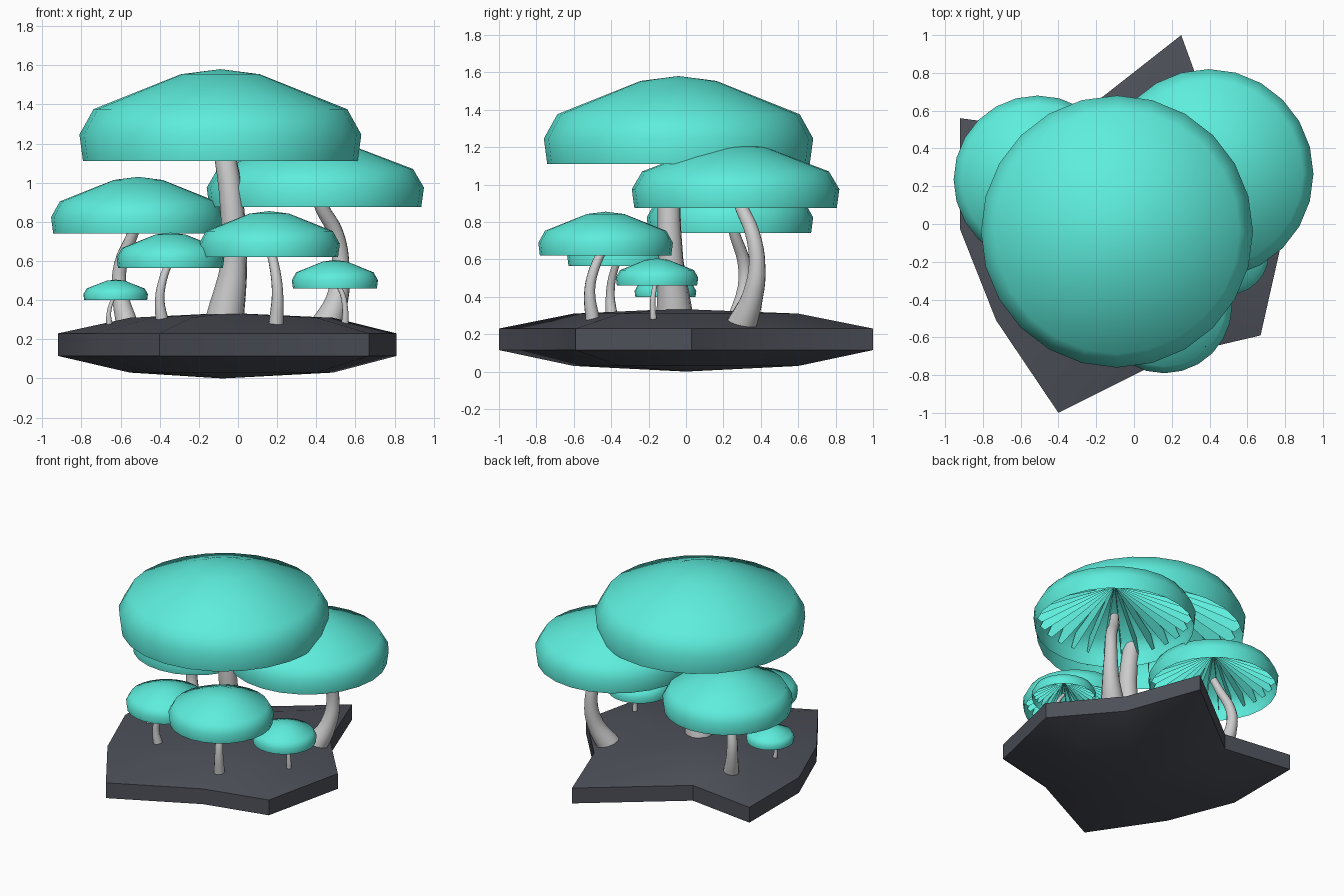
import bpy, bmesh
from math import sin, cos, pi, radians

if "Cube" in bpy.data.objects:
    bpy.data.objects.remove(bpy.data.objects["Cube"])


def material(name, rgb):
    m = bpy.data.materials.new(name)
    m.diffuse_color = (*rgb, 1)
    m.use_nodes = True
    m.node_tree.nodes["Principled BSDF"].inputs["Base Color"].default_value = m.diffuse_color
    return m


TEAL = material("teal_cap", (0.11, 0.85, 0.72))
PALE = material("pale_stem", (0.76, 0.78, 0.75))
DARK = material("dark_rock", (0.075, 0.08, 0.1))


def finish(name, bm, mat, angle):
    me = bpy.data.meshes.new(name)
    bm.to_mesh(me)
    bm.free()
    ob = bpy.data.objects.new(name, me)
    bpy.context.collection.objects.link(ob)
    me.materials.append(mat)
    smooth(ob, angle)
    return ob


def smooth(ob, angle):
    bpy.ops.object.select_all(action='DESELECT')
    bpy.context.view_layer.objects.active = ob
    ob.select_set(True)
    bpy.ops.object.shade_smooth_by_angle(angle=radians(angle))


def bridge(bm, a, b):
    n = len(a)
    for i in range(n):
        j = (i + 1) % n
        bm.faces.new((a[i], a[j], b[j], b[i]))


def fan(bm, ring, tip, flip=False):
    n = len(ring)
    for i in range(n):
        tri = (ring[i], ring[(i + 1) % n], tip)
        bm.faces.new(tri[::-1] if flip else tri)


# Cap profile as (radius fraction, height fraction)
PROFILE = [(0.975, 0), (1, 0.29), (0.9, 0.565), (0.28, 0.945)]


def cap(name, x, y, r, z0, z1, sides=24):
    bm = bmesh.new()
    h = z1 - z0
    rings = [[bm.verts.new((x + r * f * cos(2 * pi * i / sides),
                            y + r * f * sin(2 * pi * i / sides), z0 + h * g))
              for i in range(sides)] for f, g in PROFILE]
    for a, b in zip(rings, rings[1:]):
        bridge(bm, a, b)
    fan(bm, rings[-1], bm.verts.new((x, y, z1)))
    finish(name, bm, TEAL, 60)


# Gills: thin radial fins hanging inside the hollow cap
def gills(name, x, y, r, z0, z1, count=28):
    bm = bmesh.new()
    h = z1 - z0
    section = [(0.02, 0.93), (0.9, 0.2), (0.96, 0.3), (0.87, 0.55), (0.27, 0.925)]
    for i in range(count):
        a = 2 * pi * (i + 0.5) / count
        bm.faces.new([bm.verts.new((x + r * f * cos(a), y + r * f * sin(a), z0 + h * g))
                      for f, g in section])
    finish(name, bm, TEAL, 30)


# Stem: tapering bent tube through (x, y, z, radius) points
def stem(name, pts):
    cu = bpy.data.curves.new(name, 'CURVE')
    cu.dimensions = '3D'
    cu.bevel_depth = 1
    cu.bevel_resolution = 4
    cu.resolution_u = 4
    cu.use_fill_caps = True
    sp = cu.splines.new('BEZIER')
    sp.bezier_points.add(len(pts) - 1)
    for p, (x, y, z, r) in zip(sp.bezier_points, pts):
        p.co = (x, y, z)
        p.radius = r
        p.handle_left_type = p.handle_right_type = 'AUTO'
    ob = bpy.data.objects.new(name, cu)
    bpy.context.collection.objects.link(ob)
    cu.materials.append(PALE)
    bpy.ops.object.select_all(action='DESELECT')
    bpy.context.view_layer.objects.active = ob
    ob.select_set(True)
    bpy.ops.object.convert(target='MESH')
    smooth(bpy.context.object, 50)


# Rock slab: star-like outline, bulging top and bottom
OUTLINE = [(-0.92, 0.56), (-0.92, -0.03), (-0.73, -0.51), (-0.4, -1), (0.2, -0.7),
           (0.67, -0.59), (0.81, 0.03), (0.45, 0.45), (0.25, 1), (-0.4, 0.49)]
bm = bmesh.new()
rings = [[bm.verts.new((x * s, y * s, z)) for x, y in OUTLINE]
         for s, z in [(0.6, 0.03), (1, 0.115), (1, 0.23), (0.6, 0.31)]]
for lower, upper in zip(rings, rings[1:]):
    bridge(bm, lower, upper)
fan(bm, rings[-1], bm.verts.new((-0.05, -0.05, 0.335)))
fan(bm, rings[0], bm.verts.new((-0.08, 0, 0)), True)
finish("rock_base", bm, DARK, 40)

# Mushrooms: (cap centre x, y, radius, bottom z, top z), lower stem points
MUSHROOMS = [
    ((-0.09, -0.04, 0.72, 1.11, 1.58),
     [(-0.07, -0.06, 0.29, 0.1), (-0.02, -0.08, 0.6, 0.066), (-0.03, -0.09, 0.87, 0.062),
      (-0.06, -0.07, 1.1, 0.057)]),
    ((0.395, 0.265, 0.555, 0.875, 1.22),
     [(0.43, 0.29, 0.23, 0.085), (0.505, 0.355, 0.4, 0.058), (0.525, 0.38, 0.57, 0.045),
      (0.5, 0.355, 0.74, 0.04), (0.43, 0.3, 0.87, 0.036)]),
    ((-0.51, 0.235, 0.445, 0.74, 1.03),
     [(-0.56, 0.27, 0.25, 0.06), (-0.605, 0.315, 0.45, 0.04), (-0.6, 0.31, 0.58, 0.035),
      (-0.545, 0.265, 0.72, 0.03)]),
    ((0.16, -0.43, 0.36, 0.62, 0.855),
     [(0.195, -0.5, 0.28, 0.038), (0.202, -0.515, 0.43, 0.029), (0.19, -0.49, 0.55, 0.026)]),
    ((-0.345, -0.36, 0.275, 0.565, 0.745),
     [(-0.385, -0.395, 0.28, 0.034), (-0.4, -0.405, 0.4, 0.024), (-0.385, -0.395, 0.5, 0.021)]),
    ((0.495, -0.155, 0.22, 0.46, 0.605),
     [(0.545, -0.172, 0.25, 0.02), (0.547, -0.178, 0.36, 0.015), (0.53, -0.17, 0.44, 0.013)]),
    ((-0.625, -0.11, 0.165, 0.4, 0.505),
     [(-0.655, -0.12, 0.26, 0.018), (-0.66, -0.125, 0.33, 0.012), (-0.645, -0.12, 0.39, 0.01)]),
]
for n, (c, pts) in enumerate(MUSHROOMS, 1):
    x, y, r, z0, z1 = c
    cap(f"mushroom_cap_{n}", *c)
    gills(f"mushroom_gills_{n}", *c)
    stem(f"mushroom_stem_{n}", pts + [(x, y, z0 + 0.25 * (z1 - z0), pts[-1][3] * 0.85)])
